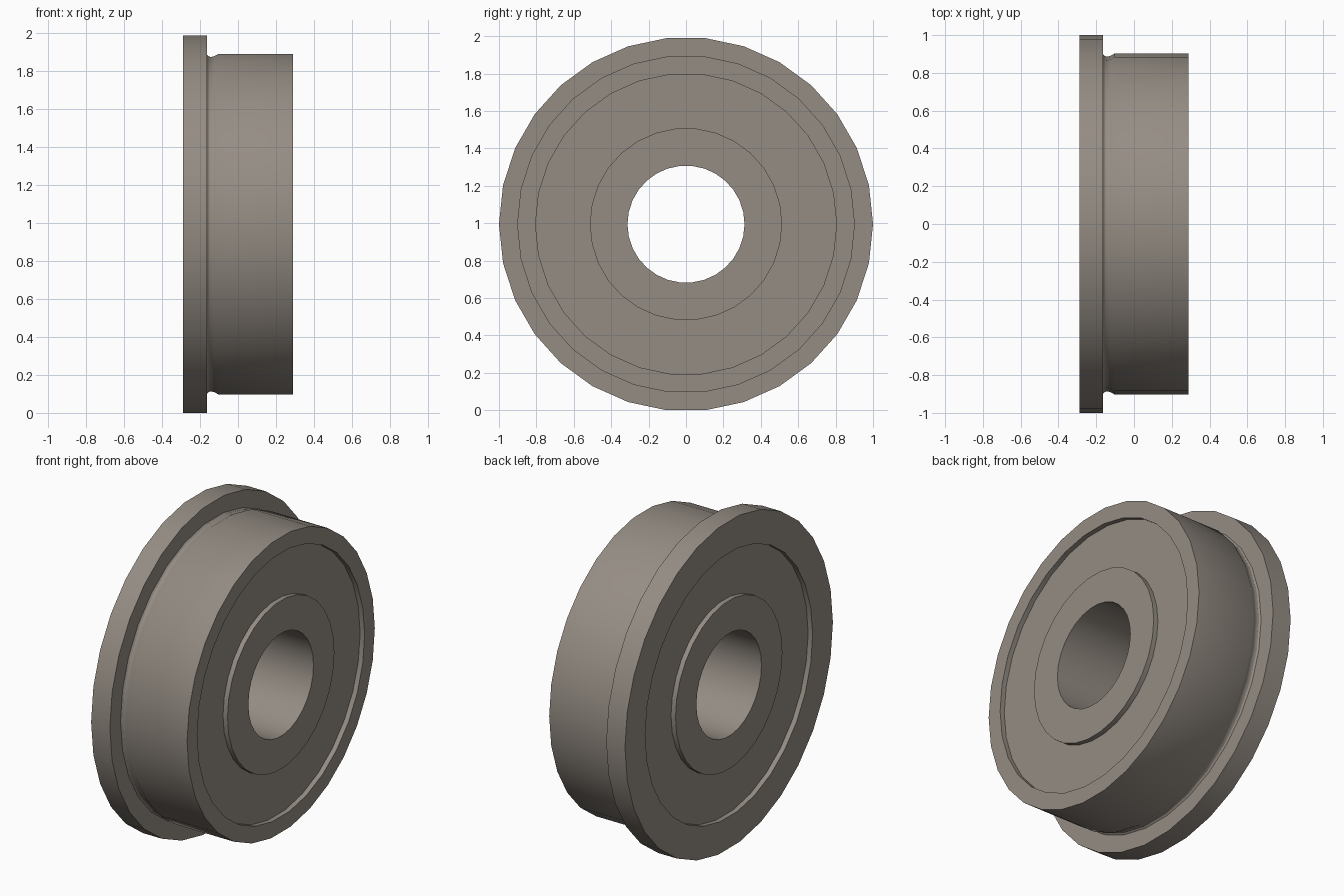
import bpy, bmesh, math

if "Cube" in bpy.data.objects:
    bpy.data.objects.remove(bpy.data.objects["Cube"])

SIDES = 30
AXIS_Z = math.cos(math.pi / SIDES)   # a flat of the flange rests on the ground
HALF = 0.289                         # half width along x
RECESS = 0.03                        # shield depth below the faces

steel = bpy.data.materials.new("warm grey steel")
steel.diffuse_color = (0.30, 0.265, 0.23, 1)
steel.use_nodes = True
steel.node_tree.nodes["Principled BSDF"].inputs["Base Color"].default_value = steel.diffuse_color


def lathe(name, profile):
    """Revolve a closed (x, radius) profile around the x axis."""
    bm = bmesh.new()
    rings = []
    for i in range(SIDES):
        a = 2 * math.pi * i / SIDES
        rings.append([bm.verts.new((x, r * math.cos(a), r * math.sin(a)))
                      for x, r in profile])
    n = len(profile)
    for i in range(SIDES):
        p, q = rings[i], rings[(i + 1) % SIDES]
        for j in range(n):
            k = (j + 1) % n
            bm.faces.new((p[j], p[k], q[k], q[j]))
    bmesh.ops.recalc_face_normals(bm, faces=bm.faces)
    mesh = bpy.data.meshes.new(name)
    bm.to_mesh(mesh)
    bm.free()
    mesh.materials.append(steel)
    obj = bpy.data.objects.new(name, mesh)
    obj.location.z = AXIS_Z
    bpy.context.collection.objects.link(obj)
    bpy.context.view_layer.objects.active = obj
    obj.select_set(True)
    bpy.ops.object.shade_smooth_by_angle(angle=math.radians(30))
    obj.select_set(False)
    return obj


# Outer ring with flange and a rounded relief groove beside it
lathe("outer_ring", [
    (-HALF, 0.805), (-HALF, 1.0), (-0.163, 1.0),
    (-0.163, 0.897), (-0.155, 0.889), (-0.142, 0.886), (-0.125, 0.890),
    (-0.102, 0.903), (HALF, 0.903), (HALF, 0.805)])

# Inner ring with the bore
lathe("inner_ring", [(-HALF, 0.313), (-HALF, 0.514), (HALF, 0.514), (HALF, 0.313)])

# Recessed shields on both sides
for side, name in ((-1, "flange_side_shield"), (1, "plain_side_shield")):
    outer = side * (HALF - RECESS)
    inner = side * (HALF - RECESS - 0.03)
    lathe(name, [(inner, 0.514), (outer, 0.514), (outer, 0.805), (inner, 0.805)])
